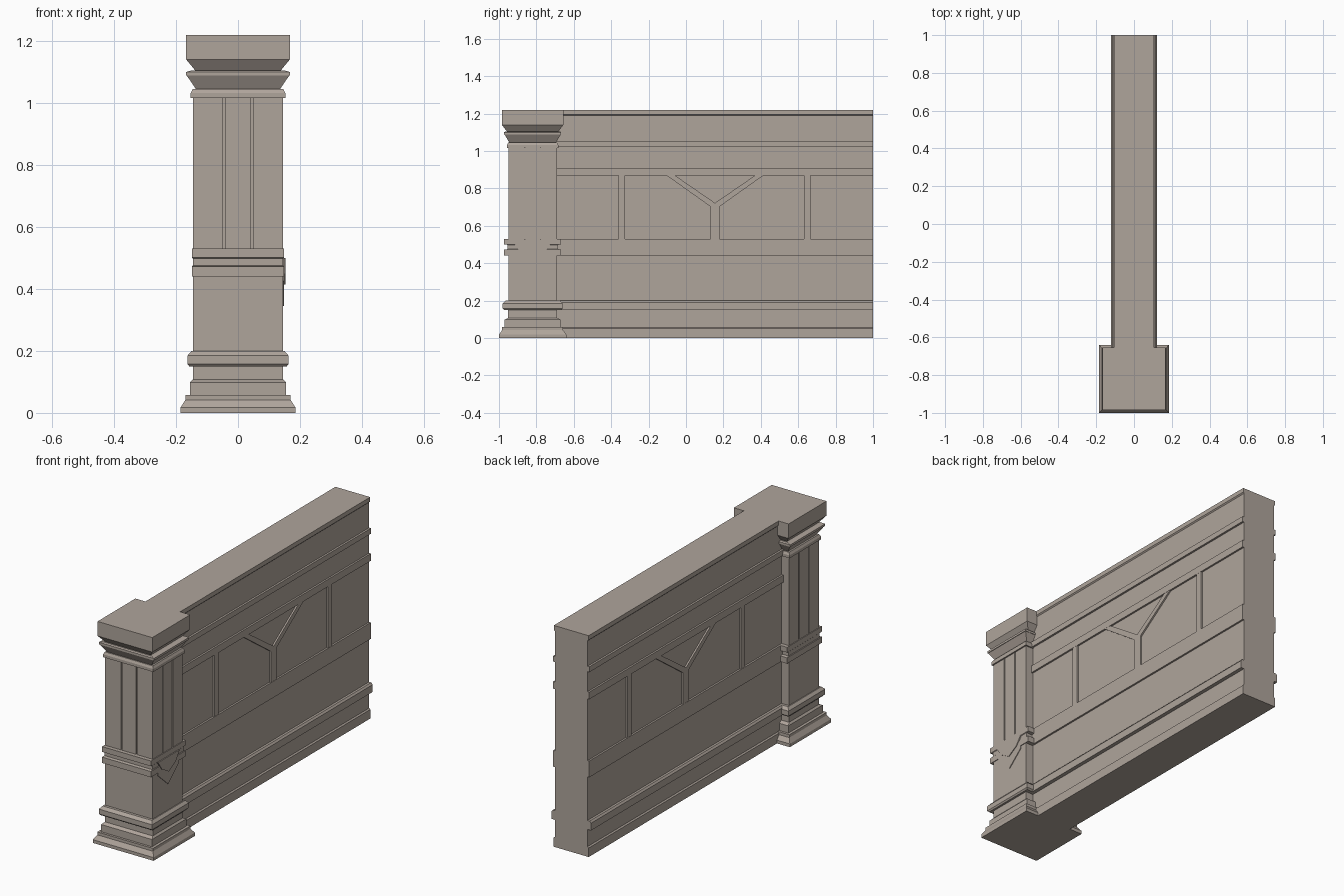
import bpy, bmesh
from mathutils import Vector

if "Cube" in bpy.data.objects:
    bpy.data.objects.remove(bpy.data.objects["Cube"])

stone = bpy.data.materials.new("warm grey stone")
stone.diffuse_color = (0.43, 0.375, 0.33, 1)
stone.use_nodes = True
stone.node_tree.nodes["Principled BSDF"].inputs["Base Color"].default_value = stone.diffuse_color


def finish(name, bm):
    bmesh.ops.recalc_face_normals(bm, faces=bm.faces)
    me = bpy.data.meshes.new(name)
    bm.to_mesh(me)
    bm.free()
    me.materials.append(stone)
    ob = bpy.data.objects.new(name, me)
    bpy.context.collection.objects.link(ob)
    return ob


def prism(name, pts, place, a, b):
    """Extrude a 2D outline from a to b; place(u, v, d) maps it to 3D."""
    bm = bmesh.new()
    lo = [bm.verts.new(place(u, v, a)) for u, v in pts]
    hi = [bm.verts.new(place(u, v, b)) for u, v in pts]
    bm.faces.new(lo)
    bm.faces.new(hi)
    for i in range(len(pts)):
        j = (i + 1) % len(pts)
        bm.faces.new((lo[i], lo[j], hi[j], hi[i]))
    return finish(name, bm)


def along_x(u, v, d):
    return (d, u, v)


def along_y(u, v, d):
    return (u, d, v)


PY = -0.82  # pillar centre


def moulding(name, rings):
    """Stack of rectangles (z, half width x, half width y) skinned together."""
    bm = bmesh.new()
    loops = [[bm.verts.new((sx * hx, PY + sy * hy, z))
              for sx, sy in ((-1, -1), (1, -1), (1, 1), (-1, 1))]
             for z, hx, hy in rings]
    bm.faces.new(loops[0])
    bm.faces.new(loops[-1])
    for a, b in zip(loops, loops[1:]):
        for i in range(4):
            j = (i + 1) % 4
            bm.faces.new((a[i], a[j], b[j], b[i]))
    return finish(name, bm)


# Pillar: stepped base, plinth and middle bands
moulding("pillar_base", [
    (0, .185, .18), (.018, .185, .18), (.042, .17, .163), (.058, .17, .163),
    (.058, .155, .15), (.098, .155, .15), (.108, .146, .131),
    (.15, .146, .131), (.15, .157, .152), (.158, .163, .16),
    (.185, .163, .16), (.2, .15, .145), (.2, .145, .13), (.44, .145, .13)])
moulding("pillar_bands", [
    (.44, .149, .152), (.472, .149, .152), (.475, .146, .135),
    (.498, .146, .135), (.501, .149, .152), (.53, .149, .152)])

# Pillar shaft with two vertical grooves per side
hx, hy, g, dep = .145, .13, .0035, .008
gx, gy = .046, .042
side_x = [s * gx + o for s in (-1, 1) for o in (-g, g)]
side_y = [s * gy + o for s in (-1, 1) for o in (-g, g)]


def grooved(vals):
    out = []
    for k in (0, 2):
        a, b = vals[k], vals[k + 1]
        out += [(a, 0), (a, dep), (b, dep), (b, 0)]
    return out


front = [(-hx, -hy)] + [(t, -hy + d) for t, d in grooved(side_x)]
right = [(hx, -hy)] + [(hx - d, t) for t, d in grooved(side_y)]
half = front + right
outline = half + [(-x, -y) for x, y in half]
prism("pillar_shaft", outline, lambda u, v, d: (u, PY + v, d), .53, 1.016)

# Pillar capital
moulding("pillar_capital", [
    (1.016, .153, .137), (1.032, .153, .137), (1.045, .146, .131),
    (1.045, .136, .125), (1.088, .165, .15), (1.088, .168, .152),
    (1.1, .168, .152), (1.105, .15, .145), (1.105, .138, .138),
    (1.14, .167, .165), (1.22, .167, .165)])

# Arrow shaped plates on the right face only
prism("arrow_plate_lower",
      [(PY - .09, .425), (PY, .345), (PY + .09, .425), (PY + .09, .445), (PY - .09, .445)],
      along_x, .14, .149)
prism("arrow_plate_upper",
      [(PY - .06, .45), (PY, .415), (PY + .06, .45), (PY + .095, .5), (PY - .095, .5)],
      along_x, .14, .153)

# Wall core with horizontal mouldings as one mirrored profile
prof = [(.107, 0), (.107, .05), (.1, .056), (.1, .15), (.121, .15), (.121, .19),
        (.113, .2), (.1, .2), (.1, .44), (.11, .44), (.11, .53), (.1, .53),
        (.1, .87), (.11, .87), (.11, .91), (.1, .91), (.1, 1.02), (.111, 1.02),
        (.111, 1.05), (.1, 1.05), (.1, 1.19), (.106, 1.196), (.106, 1.22)]
prism("wall", prof + [(-x, z) for x, z in reversed(prof)], along_y, -.72, 1)

# Raised frame bars and Y-shaped brace on both wall faces
bars = {
    "bar_front": [(-.36, .53), (-.325, .53), (-.325, .87), (-.36, .87)],
    "bar_back": [(.63, .53), (.665, .53), (.665, .87), (.63, .87)],
    "y_brace": [(.13, .53), (.18, .53), (.18, .703), (.415, .87), (.37, .87),
                (.155, .722), (-.06, .87), (-.105, .87), (.13, .703)],
}
for s, label in ((1, "right"), (-1, "left")):
    for name, pts in bars.items():
        prism(f"{name}_{label}", pts, along_x, s * .098, s * .109)
